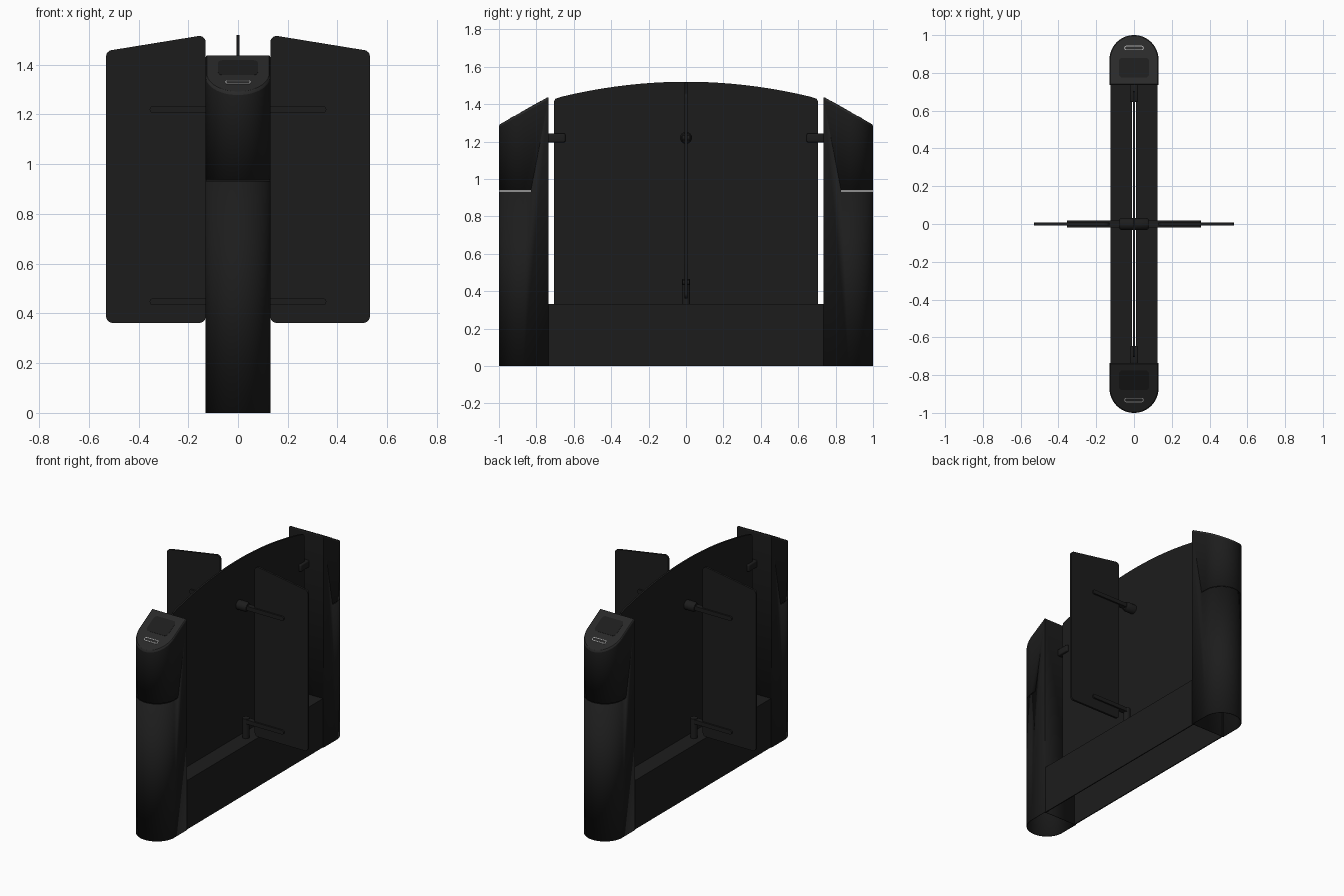
import bpy, bmesh, math
from mathutils import Vector, Matrix

if "Cube" in bpy.data.objects:
    bpy.data.objects.remove(bpy.data.objects["Cube"])


def material(name, v):
    m = bpy.data.materials.new(name)
    m.diffuse_color = (v, v, v, 1)
    m.use_nodes = True
    m.node_tree.nodes["Principled BSDF"].inputs["Base Color"].default_value = m.diffuse_color
    return m


BLACK = material("black", 0.012)
CAP = material("cap_black", 0.022)
LIGHT = material("light_grey", 0.35)


def finish(name, bm, mat, smooth=True):
    bmesh.ops.recalc_face_normals(bm, faces=bm.faces)
    me = bpy.data.meshes.new(name)
    bm.to_mesh(me)
    bm.free()
    ob = bpy.data.objects.new(name, me)
    bpy.context.collection.objects.link(ob)
    me.materials.append(mat)
    bpy.ops.object.select_all(action='DESELECT')
    ob.select_set(True)
    bpy.context.view_layer.objects.active = ob
    if smooth:
        bpy.ops.object.shade_smooth_by_angle(angle=math.radians(30))
    return ob


def box(name, lo, hi, mat=BLACK, bevel=0.0):
    bm = bmesh.new()
    lo, hi = Vector(lo), Vector(hi)
    size = hi - lo
    bmesh.ops.create_cube(bm, size=1, matrix=Matrix.Translation((lo + hi) / 2) @ Matrix.Diagonal((*size, 1)))
    if bevel:
        bmesh.ops.bevel(bm, geom=bm.edges[:], offset=bevel, segments=3, affect='EDGES', profile=0.5)
    return finish(name, bm, mat)


def loft(name, rings, mat, close_start=True, close_end=True):
    """Skin matching closed rings of points."""
    bm = bmesh.new()
    vs = [[bm.verts.new(p) for p in r] for r in rings]
    n = len(vs[0])
    for a, b in zip(vs, vs[1:]):
        for i in range(n):
            bm.faces.new((a[i], a[(i + 1) % n], b[(i + 1) % n], b[i]))
    if close_start:
        bm.faces.new(vs[0])
    if close_end:
        bm.faces.new(vs[-1])
    return finish(name, bm, mat)


def rounded(points, radius, seg=6):
    """Round each corner of a convex 2D outline."""
    out = []
    for i, p in enumerate(points):
        p = Vector(p)
        a = (Vector(points[i - 1]) - p).normalized()
        b = (Vector(points[(i + 1) % len(points)]) - p).normalized()
        d = radius / math.tan(a.angle(b) / 2)
        s, e = p + a * d, p + b * d
        c = p + (a + b).normalized() * (radius / math.sin(a.angle(b) / 2))
        for k in range(seg + 1):
            out.append(c + (s - c).lerp(e - c, k / seg).normalized() * radius)
    return out


def d_outline(inset=0.0, rear=-0.735, cy=-0.87, r=0.13):
    """D-shaped plan of the end post, round towards the front."""
    r -= inset
    pts = [(r, rear - inset)]
    pts += [(r * math.cos(t), cy - r * math.sin(t)) for t in [math.pi * k / 32 for k in range(33)]]
    return pts + [(-r, rear - inset)]


SLOPE = 0.15 / 0.265


def top_z(y):
    return 1.29 + (y + 1) * SLOPE


def on_slope(pts, lift):
    return [(x, y, top_z(y) + lift) for x, y in pts]


def end_post(side):
    parts = []
    # hollow post shell, open underneath
    o = d_outline()
    post = loft(side + "_post", [[(x, y, 0) for x, y in o], on_slope(o, -0.012)], BLACK, close_start=False)
    sol = post.modifiers.new("wall", 'SOLIDIFY')
    sol.thickness, sol.offset = 0.006, -1
    bpy.ops.object.modifier_apply(modifier="wall")
    # thin seam around the nose above the service door
    cutter = box("seam_cutter", (-0.2, -1.05, 0.933), (0.2, -0.83, 0.938))
    bpy.context.view_layer.objects.active = post
    cut = post.modifiers.new("seam", 'BOOLEAN')
    cut.operation, cut.object, cut.solver = 'DIFFERENCE', cutter, 'EXACT'
    bpy.ops.object.modifier_apply(modifier="seam")
    bpy.data.objects.remove(cutter)
    parts.append(post)
    # sloped cap with softened rim
    parts.append(loft(side + "_cap", [on_slope(o, -0.012), on_slope(d_outline(0.001), -0.005),
                                      on_slope(d_outline(0.005), 0)], CAP))
    # dark reader window
    w = rounded([(-0.08, -0.88), (0.08, -0.88), (0.08, -0.775), (-0.08, -0.775)], 0.02)
    parts.append(loft(side + "_reader_window", [on_slope(w, -0.003), on_slope(w, 0.001)], BLACK))
    # light ring slot
    outer = rounded([(-0.052, -0.944), (0.052, -0.944), (0.052, -0.92), (-0.052, -0.92)], 0.0119)
    inner = rounded([(-0.047, -0.939), (0.047, -0.939), (0.047, -0.925), (-0.047, -0.925)], 0.0069)
    parts.append(loft(side + "_light_ring", [on_slope(outer, -0.002), on_slope(outer, 0.002),
                                             on_slope(inner, 0.002), on_slope(inner, -0.002)], LIGHT, False, False))
    # clamp joining the glass to the post
    parts.append(box(side + "_glass_clamp", (-0.022, -0.74, 1.196), (0.022, -0.645, 1.244), BLACK, 0.008))
    # block closing the slot in the base cover
    parts.append(box(side + "_slot_end", (-0.0095, -0.735, 0.31), (0.0095, -0.65, 0.332)))
    if side == "back":
        for p in parts:
            p.data.transform(Matrix.Rotation(math.pi, 4, 'Z'))


for side in ("front", "back"):
    end_post(side)

# central glass panel with arched top
H = 0.705
arch = [(H - 2 * H * k / 40, 1.43 + 0.09 * (1 - (1 - k / 20) ** 2)) for k in range(41)]
arch = [(H, 1.415), (H - 0.005, 1.428)] + arch[1:-1] + [(-H + 0.005, 1.428), (-H, 1.415)]
panel = [(-H, 0.315), (H, 0.315)] + arch
loft("centre_glass", [[(x, y, z) for y, z in panel] for x in (-0.006, 0.006)], BLACK)

for side, s in (("left", -1), ("right", 1)):
    def sbox(name, lo, hi, bevel=0.0):
        xs = sorted((s * lo[0], s * hi[0]))
        box(side + name, (xs[0], lo[1], lo[2]), (xs[1], hi[1], hi[2]), BLACK, bevel)

    # hollow base: side wall and half of the slotted top
    sbox("_base_wall", (0.118, -0.745, 0), (0.125, 0.745, 0.332))
    sbox("_base_top", (0.0095, -0.745, 0.325), (0.125, 0.745, 0.332))
    # gate wing
    w = rounded([(0.13, 0.362), (0.53, 0.362), (0.53, 1.455), (0.13, 1.52)], 0.025)
    loft(side + "_wing", [[(s * p.x, y, p.y) for p in w] for y in (-0.007, 0.007)], BLACK)
    # wing arms with hubs
    for label, z in (("upper", 1.22), ("lower", 0.447)):
        bar = rounded([(0.06, z - 0.014), (0.355, z - 0.014), (0.355, z + 0.014), (0.06, z + 0.014)], 0.0135)
        loft(f"{side}_{label}_arm", [[(s * p.x, y, p.y) for p in bar] for y in (-0.018, 0.018)], BLACK)
    circ = [(math.cos(k * math.pi / 12), math.sin(k * math.pi / 12)) for k in range(24)]
    loft(side + "_upper_hub", [[(s * x, r * a, 1.22 + r * b) for a, b in circ]
                               for x, r in ((0.004, 0.032), (0.065, 0.032), (0.078, 0.025))], BLACK)
    # lower pivot stand on the base
    loft(side + "_lower_pivot", [[(s * 0.06 + 0.022 * a, 0.022 * b, z) for a, b in circ]
                                 for z in (0.33, 0.465)], BLACK)
